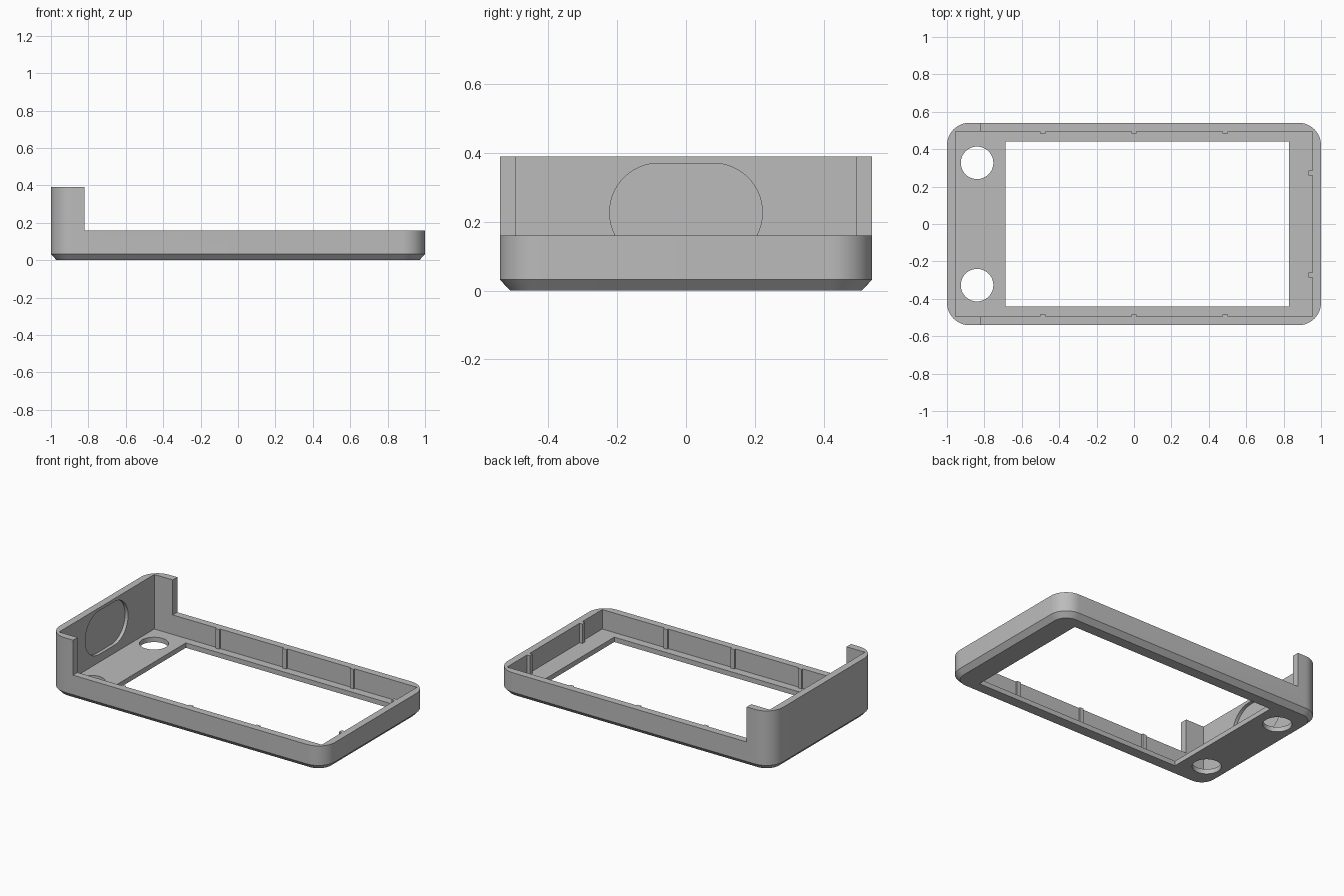
import bpy, bmesh, math
from mathutils import Matrix

if "Cube" in bpy.data.objects:
    bpy.data.objects.remove(bpy.data.objects["Cube"])

grey = bpy.data.materials.new("grey plastic")
grey.diffuse_color = (0.5, 0.5, 0.5, 1)
grey.use_nodes = True
grey.node_tree.nodes["Principled BSDF"].inputs["Base Color"].default_value = grey.diffuse_color


def rounded(hx, hy, r, n=12):
    """Outline of a rounded rectangle, anticlockwise."""
    pts = []
    for k, (sx, sy) in enumerate([(1, 1), (-1, 1), (-1, -1), (1, -1)]):
        for i in range(n + 1):
            a = math.pi / 2 * (k + i / n)
            pts.append((sx * (hx - r) + r * math.cos(a),
                        sy * (hy - r) + r * math.sin(a)))
    return pts


def loft(name, rings, matrix=Matrix()):
    """Solid through a stack of (outline, z) rings, capped at both ends."""
    bm = bmesh.new()
    loops = [[bm.verts.new((x, y, z)) for x, y in pts] for pts, z in rings]
    bm.faces.new(loops[0][::-1])
    bm.faces.new(loops[-1])
    for a, b in zip(loops, loops[1:]):
        for i in range(len(a)):
            j = (i + 1) % len(a)
            bm.faces.new((a[i], a[j], b[j], b[i]))
    bmesh.ops.remove_doubles(bm, verts=bm.verts, dist=1e-5)
    bm.transform(matrix)
    bmesh.ops.recalc_face_normals(bm, faces=bm.faces)
    me = bpy.data.meshes.new(name)
    bm.to_mesh(me)
    bm.free()
    me.materials.append(grey)
    ob = bpy.data.objects.new(name, me)
    bpy.context.collection.objects.link(ob)
    return ob


def box(name, x0, x1, y0, y1, z0, z1):
    pts = [(x0, y0), (x1, y0), (x1, y1), (x0, y1)]
    return loft(name, [(pts, z0), (pts, z1)])


def cut(target, cutters):
    """Subtract the cutters from the target, then remove them."""
    for c in cutters:
        m = target.modifiers.new("cut", 'BOOLEAN')
        m.operation, m.solver, m.object = 'DIFFERENCE', 'EXACT', c
    dg = bpy.context.evaluated_depsgraph_get()
    me = bpy.data.meshes.new_from_object(target.evaluated_get(dg))
    target.modifiers.clear()
    target.data = me
    for c in cutters:
        bpy.data.objects.remove(c)


# Outer shell with rounded corners and a chamfered bottom edge
case = loft("case", [(rounded(0.97, 0.511, 0.09), 0),
                     (rounded(1, 0.541, 0.12), 0.032),
                     (rounded(1, 0.541, 0.12), 0.39)])

# Inner cavity, notched so that thin ribs remain on the walls
FLOOR = 0.032
cavity = box("cavity", -0.954, 0.954, -0.494, 0.494, FLOOR, 0.6)
ribs = []
for x in (-0.488, 0, 0.488):
    for s in (-1, 1):
        y0, y1 = sorted((s * 0.483, s * 0.52))
        ribs.append(box("rib", x - 0.014, x + 0.014, y0, y1, 0, 0.7))
for y in (-0.273, 0.273):
    ribs.append(box("rib", 0.934, 0.98, y - 0.014, y + 0.014, 0, 0.7))
cut(cavity, ribs)

# Low rim everywhere except the raised end
step = box("step", -0.82, 1.2, -0.8, 0.8, 0.16, 0.7)

# Screen window and two screw holes in the floor
window = box("window", -0.688, 0.83, -0.441, 0.441, -0.1, 0.1)
hole_shape = rounded(0.087, 0.087, 0.087)
holes = [loft("hole", [(hole_shape, -0.1), (hole_shape, 0.1)],
              Matrix.Translation((-0.839, y, 0))) for y in (-0.327, 0.327)]

# Port slot through the raised end wall, with a wider recess inside
side = Matrix(((0, 0, 1, 0), (1, 0, 0, 0), (0, 1, 0, 0.227), (0, 0, 0, 1)))
slot_shape = rounded(0.147, 0.066, 0.066)
recess_shape = rounded(0.222, 0.143, 0.143, 16)
slot = loft("slot", [(slot_shape, -1.1), (slot_shape, -0.9)], side)
recess = loft("recess", [(recess_shape, -0.976), (recess_shape, -0.9)], side)

cut(case, [cavity, step, window, *holes, recess, slot])

# Smooth curves, sharp edges
bpy.ops.object.select_all(action='DESELECT')
case.select_set(True)
bpy.context.view_layer.objects.active = case
bpy.ops.object.shade_smooth_by_angle(angle=math.radians(30))
